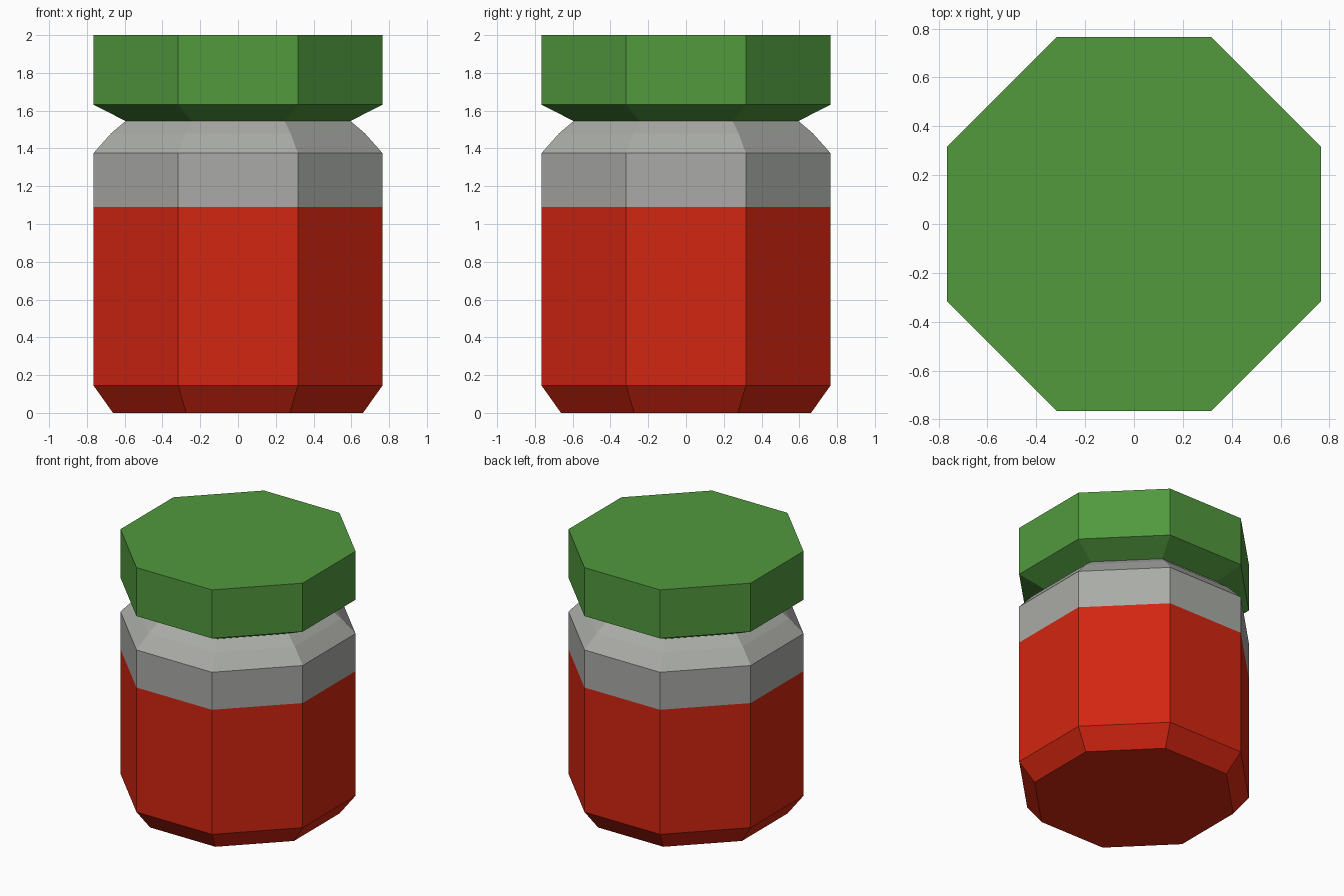
import bpy, math

if "Cube" in bpy.data.objects:
    bpy.data.objects.remove(bpy.data.objects["Cube"])

SIDES = 8


def material(name, rgb):
    m = bpy.data.materials.new(name)
    m.diffuse_color = (*rgb, 1.0)
    m.use_nodes = True
    m.node_tree.nodes["Principled BSDF"].inputs["Base Color"].default_value = m.diffuse_color
    return m


red = material("red sauce", (0.65, 0.019, 0.0055))
grey = material("grey glass", (0.40, 0.41, 0.385))
green = material("green lid", (0.083, 0.32, 0.048))


def octagonal_part(name, profile, mats, split=None, cap_bottom=True, cap_top=True):
    """Turn an (apothem, z) profile into an eight-sided part with flat sides facing the axes."""
    verts, faces = [], []
    for apothem, z in profile:
        r = apothem / math.cos(math.pi / SIDES)
        for i in range(SIDES):
            a = 2 * math.pi * (i + 0.5) / SIDES
            verts.append((r * math.cos(a), r * math.sin(a), z))
    for k in range(len(profile) - 1):
        for i in range(SIDES):
            j = (i + 1) % SIDES
            faces.append((k * SIDES + i, k * SIDES + j, (k + 1) * SIDES + j, (k + 1) * SIDES + i))
    if cap_bottom:
        faces.append(tuple(reversed(range(SIDES))))
    if cap_top:
        top = (len(profile) - 1) * SIDES
        faces.append(tuple(range(top, top + SIDES)))
    mesh = bpy.data.meshes.new(name)
    mesh.from_pydata(verts, [], faces)
    for m in mats:
        mesh.materials.append(m)
    # colour by height
    for p in mesh.polygons:
        p.material_index = 1 if split is not None and p.center.z > split else 0
    mesh.update()
    obj = bpy.data.objects.new(name, mesh)
    bpy.context.collection.objects.link(obj)
    return obj


# Jar body: chamfered base, straight wall, two-step shoulder
octagonal_part("jar_body",
               [(0.662, 0.0), (0.765, 0.145), (0.765, 1.09), (0.765, 1.375),
                (0.672, 1.48), (0.595, 1.545)],
               [red, grey], split=1.09, cap_top=False)

# Lid: flared underside and straight rim
octagonal_part("lid", [(0.595, 1.545), (0.765, 1.632), (0.765, 2.0)], [green])
